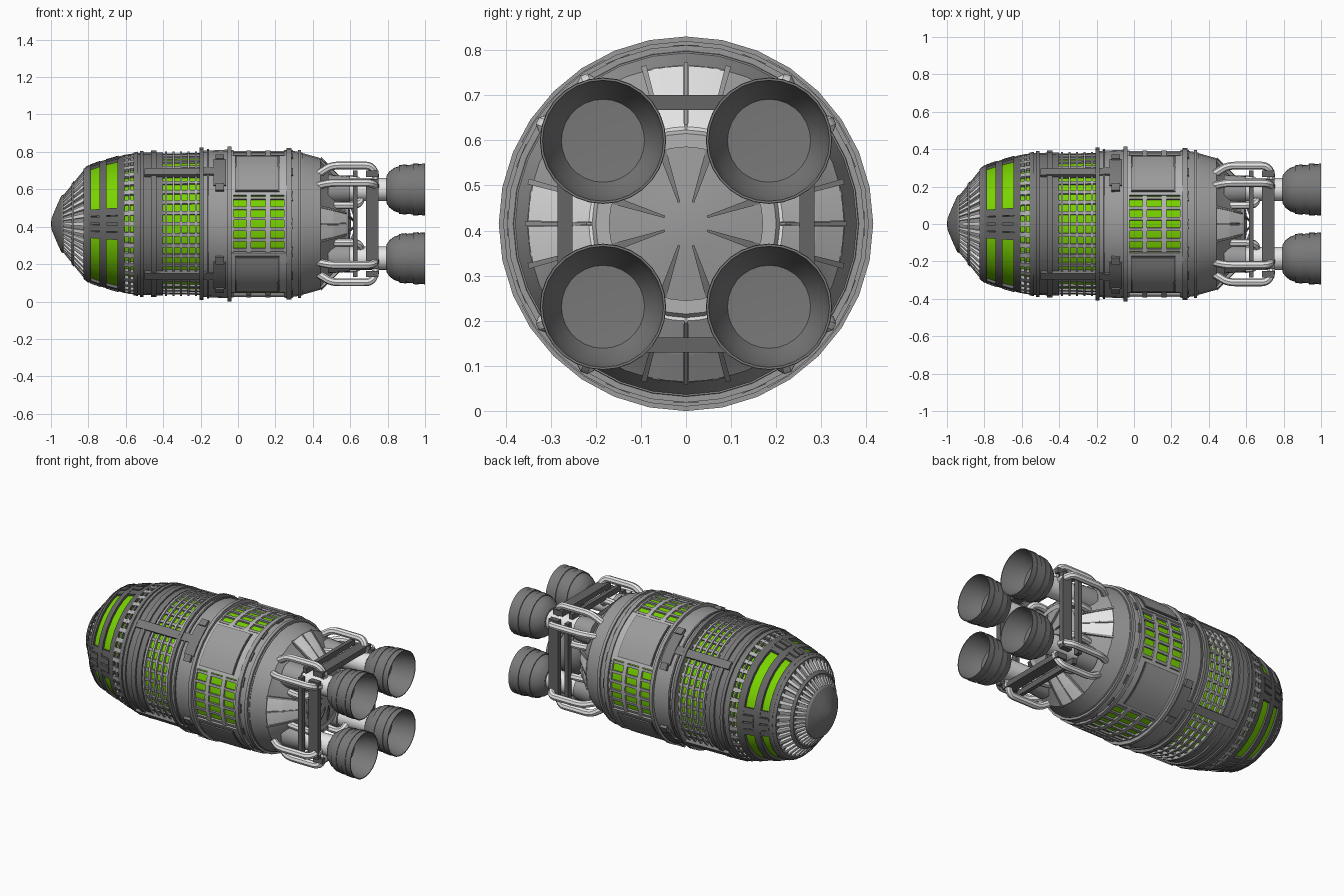
import bpy, bmesh, math

if "Cube" in bpy.data.objects:
    bpy.data.objects.remove(bpy.data.objects["Cube"])

CZ = 0.415   # height of the long axis
SEG = 32

def material(name, col):
    m = bpy.data.materials.new(name)
    m.diffuse_color = (*col, 1)
    m.use_nodes = True
    m.node_tree.nodes["Principled BSDF"].inputs["Base Color"].default_value = m.diffuse_color
    return m

DARK = material("dark_grey", (0.13, 0.13, 0.13))
IRON = material("iron_grey", (0.19, 0.19, 0.19))
MID = material("mid_grey", (0.33, 0.33, 0.33))
PALE = material("pale_grey", (0.45, 0.45, 0.45))
LIGHT = material("light_grey", (0.8, 0.8, 0.8))
GREEN = material("window_green", (0.19, 0.65, 0.0))

def pos(x, r, deg, c=(0, 0)):
    a = math.radians(deg)
    return (x, c[0] + r * math.cos(a), CZ + c[1] + r * math.sin(a))

def finish(bm, name, mat):
    bmesh.ops.remove_doubles(bm, verts=bm.verts, dist=1e-5)
    bmesh.ops.recalc_face_normals(bm, faces=bm.faces)
    for f in bm.faces:
        f.smooth = True
    for e in bm.edges:
        e.smooth = e.calc_face_angle(3.0) < math.radians(32)
    me = bpy.data.meshes.new(name)
    bm.to_mesh(me)
    bm.free()
    me.materials.append(mat)
    bpy.context.collection.objects.link(bpy.data.objects.new(name, me))

def lathe(bm, pts, closed=False, c=(0, 0), n=SEG):
    rows = [[bm.verts.new(pos(x, r, 360 * i / n, c)) for i in range(n)] if r > 0
            else [bm.verts.new(pos(x, 0, 0, c))] * n for x, r in pts]
    pairs = list(zip(rows, rows[1:])) + ([(rows[-1], rows[0])] if closed else [])
    for a, b in pairs:
        for i in range(n):
            j = (i + 1) % n
            vs = list(dict.fromkeys([a[i], a[j], b[j], b[i]]))
            if len(vs) > 2:
                bm.faces.new(vs)

def ring(bm, x0, x1, r0, r1=None, depth=0.03):
    r1 = r0 if r1 is None else r1
    lathe(bm, [(x0, r0 - depth), (x0, r0), (x1, r1), (x1, r1 - depth)], True)

def block(bm, x0, x1, r0, r1, a0, a1, depth=0.03):
    """Curved box on the hull: radius r0 at x0, r1 at x1, between two angles."""
    n = max(1, round((a1 - a0) / 8))
    rows = []
    for i in range(n + 1):
        a = a0 + (a1 - a0) * i / n
        rows.append([bm.verts.new(pos(x, r, a)) for x, r in
                     ((x0, r0 - depth), (x0, r0), (x1, r1), (x1, r1 - depth))])
    for p, q in zip(rows, rows[1:]):
        for k in range(4):
            bm.faces.new((p[k], p[(k + 1) % 4], q[(k + 1) % 4], q[k]))
    bm.faces.new(rows[0])
    bm.faces.new(rows[-1])

def part(name, mat, build):
    bm = bmesh.new()
    build(bm)
    finish(bm, name, mat)

def rings(*specs):
    return lambda bm: [ring(bm, *s) for s in specs]

def blocks(angles, *specs):
    """Each spec is (x0, x1, r0, r1, start, end[, depth]) repeated at all angles."""
    return lambda bm: [block(bm, *s[:4], a + s[4], a + s[5], *s[6:]) for a in angles for s in specs]

def around(n):
    return [360 * i / n for i in range(n)]

AXES = [0, 90, 180, 270]
DIAG = [45, 135, 225, 315]

# hull core and nose
part("hull_core", MID, lambda bm: lathe(bm, [(-0.94, 0), (-0.94, 0.125), (-0.88, 0.2), (-0.81, 0.28),
     (-0.6, 0.335), (-0.4, 0.35), (0.3, 0.36), (0.34, 0.38), (0.44, 0.352), (0.46, 0.325),
     (0.58, 0.2), (0.6, 0.06), (0.605, 0)]))
part("nose_cap", IRON, lambda bm: lathe(bm, [(-1, 0), (-0.997, 0.03), (-0.97, 0.095),
     (-0.945, 0.15), (-0.932, 0.158), (-0.932, 0)]))
part("nose_ribs", LIGHT, blocks(around(40), (-0.935, -0.88, 0.152, 0.22, -2.1, 2.1),
                                (-0.88, -0.815, 0.22, 0.3, -2.1, 2.1)))
part("nose_rings", IRON, rings((-0.89, -0.876, 0.215, 0.231), (-0.825, -0.80, 0.295, 0.315)))

# forward windows
part("forward_window_glass", GREEN, rings((-0.81, -0.72, 0.291, 0.323), (-0.72, -0.555, 0.323, 0.363)))
part("forward_window_frame", DARK, rings((-0.81, -0.785, 0.308, 0.317), (-0.74, -0.703, 0.333, 0.344),
                                         (-0.645, -0.605, 0.358, 0.37)))
part("forward_window_brackets", DARK, blocks(AXES,
     (-0.80, -0.72, 0.309, 0.337, -14, -7.5), (-0.80, -0.72, 0.309, 0.337, 7.5, 14),
     (-0.72, -0.62, 0.337, 0.364, -14, -7.5), (-0.72, -0.62, 0.337, 0.364, 7.5, 14),
     (-0.79, -0.735, 0.318, 0.338, -6.5, -0.8), (-0.79, -0.735, 0.318, 0.338, 0.8, 6.5),
     (-0.705, -0.64, 0.346, 0.365, -6.5, -0.8), (-0.705, -0.64, 0.346, 0.365, 0.8, 6.5),
     (-0.80, -0.62, 0.300, 0.352, -7.5, 7.5)))
part("shoulder_ribs", PALE, blocks(around(40), (-0.607, -0.555, 0.369, 0.378, -1.9, 1.9)))

# forward bands
part("forward_bands", IRON, rings((-0.585, -0.575, 0.374), (-0.56, -0.535, 0.381, 0.386),
                                  (-0.525, -0.505, 0.39), (-0.465, -0.435, 0.392)))
part("forward_collar", IRON, rings((-0.54, -0.40, 0.38, 0.382)))

# lattice section
part("lattice_glass", GREEN, rings((-0.41, -0.19, 0.366, 0.371)))
part("lattice_bars", MID, blocks(around(40), (-0.405, -0.195, 0.376, 0.38, -1.4, 1.4)))
part("lattice_hoops", PALE, rings(*[(x - 0.006, x + 0.006, 0.386) for x in
                                    (-0.385, -0.345, -0.305, -0.265, -0.225)]))
part("straps", IRON, blocks(DIAG, (-0.5, -0.12, 0.397, 0.402, -3.5, 3.5),
                            (-0.13, -0.065, 0.405, 0.405, -14, 14),
                            (-0.12, -0.075, 0.412, 0.412, -19, -13),
                            (-0.12, -0.075, 0.412, 0.412, 13, 19)))

# middle collar
part("middle_collar", MID, rings((-0.205, -0.04, 0.39, 0.398)))
part("middle_rings", IRON, rings((-0.205, -0.185, 0.408), (-0.165, -0.155, 0.4)))
part("main_ring", MID, rings((-0.055, -0.035, 0.415)))

# main body with windows and panels
part("main_window_glass", GREEN, rings((-0.04, 0.26, 0.381)))
part("main_panel_mounts", PALE, blocks(DIAG, (-0.035, 0.26, 0.397, 0.397, -22, 22)))
part("main_panels", MID, blocks(DIAG, (-0.01, 0.215, 0.407, 0.407, -18.5, 18.5)))
part("main_panel_edges", DARK, blocks(DIAG, (-0.016, 0.221, 0.402, 0.402, -19.3, 19.3)))
part("main_window_bars", MID, blocks(AXES, *[(-0.035, 0.255, 0.391, 0.391, a - 1.2, a + 1.2)
                                             for a in (-21, -12.6, -4.2, 4.2, 12.6, 21)]))
part("main_window_hoops", PALE, rings((-0.036, -0.025, 0.394), (0.045, 0.07, 0.393),
                                      (0.148, 0.173, 0.393), (0.245, 0.26, 0.394)))
part("aft_collar", MID, rings((0.255, 0.345, 0.396, 0.382)))
part("aft_rings", MID, rings((0.26, 0.285, 0.405), (0.32, 0.338, 0.396)))
part("aft_lugs", IRON, blocks(around(16), (0.285, 0.295, 0.397, 0.397, -4, 4)))

# tail cone pockets
part("tail_pockets", LIGHT, blocks(AXES, *[s for a in (-14, 1) for s in (
     (0.445, 0.51, 0.35, 0.29, a, a + 13), (0.51, 0.58, 0.29, 0.215, a, a + 13))]))
part("tail_ribs", MID, blocks(AXES, (0.445, 0.58, 0.357, 0.22, -0.8, 0.8),
     (0.44, 0.58, 0.362, 0.23, -16, -14), (0.44, 0.58, 0.362, 0.23, 14, 16)))
part("tail_fins", IRON, blocks(AXES, (0.57, 0.615, 0.215, 0.08, -21, -15), (0.57, 0.615, 0.215, 0.08, 15, 21)))
part("tail_rim", PALE, rings((0.575, 0.59, 0.212, 0.2)))

# thrust frame joining the engines
def box(bm, lo, hi):
    vs = [bm.verts.new((x, y, CZ + z)) for x in (lo[0], hi[0]) for y in (lo[1], hi[1]) for z in (lo[2], hi[2])]
    for f in ((0, 1, 3, 2), (4, 5, 7, 6), (0, 1, 5, 4), (2, 3, 7, 6), (0, 2, 6, 4), (1, 3, 7, 5)):
        bm.faces.new([vs[i] for i in f])

def frame(bm):
    for s in (-1, 1):
        for x0, x1 in ((0.615, 0.64), (0.685, 0.75)):
            a, b = sorted((s * 0.252, s * 0.285))
            box(bm, (x0, a, -0.24), (x1, b, 0.24))
            box(bm, (x0, -0.24, a), (x1, 0.24, b))
part("thrust_frame", DARK, frame)

# four engines
E = 0.184
MOUNTS = [(sy * E, sz * E) for sy in (-1, 1) for sz in (-1, 1)]
BELL = [(0.795, 0), (0.795, 0.075), (0.81, 0.097), (0.835, 0.116), (0.862, 0.125), (0.862, 0.13),
        (0.9, 0.135), (0.9, 0.131), (0.935, 0.133), (0.935, 0.138), (0.965, 0.14), (0.965, 0.136),
        (1.0, 0.139), (1.0, 0.134), (0.93, 0.122), (0.87, 0.092), (0.865, 0)]
part("engine_bells", IRON, lambda bm: [lathe(bm, BELL, c=m, n=28) for m in MOUNTS])
part("engine_necks", LIGHT, lambda bm: [lathe(bm, [(0.5, 0), (0.5, 0.062), (0.8, 0.062), (0.8, 0)],
                                              c=m, n=20) for m in MOUNTS])
part("engine_collars", MID, lambda bm: [lathe(bm, [(0.48, 0), (0.48, 0.08), (0.6, 0.072), (0.6, 0)],
                                              c=m, n=20) for m in MOUNTS])

# fuel pipes, one outer and one inner path, mirrored over both axes and the diagonal
PATHS = [[(0.41, 0.2, 0.255), (0.45, 0.21, 0.28), (0.5, 0.22, 0.312), (0.58, 0.22, 0.312),
          (0.65, 0.22, 0.312), (0.71, 0.22, 0.312), (0.735, 0.205, 0.27), (0.735, 0.195, 0.22), (0.7, 0.19, 0.19)],
         [(0.48, 0.1, 0.22), (0.56, 0.1, 0.24), (0.64, 0.1, 0.24), (0.66, 0.13, 0.2), (0.65, 0.185, 0.185)]]
cu = bpy.data.curves.new("pipe_curve", 'CURVE')
cu.dimensions = '3D'
cu.bevel_depth = 0.021
cu.bevel_resolution = 2
cu.use_fill_caps = True
for path in PATHS:
    for swap in (False, True):
        for sy in (-1, 1):
            for sz in (-1, 1):
                sp = cu.splines.new('NURBS')
                sp.points.add(len(path) - 1)
                for p, (x, u, v) in zip(sp.points, path):
                    y, z = (v, u) if swap else (u, v)
                    p.co = (x, sy * y, CZ + sz * z, 1)
                sp.order_u = 3
                sp.use_endpoint_u = True
                sp.resolution_u = 4
tmp = bpy.data.objects.new("pipe_helper", cu)
bpy.context.collection.objects.link(tmp)
bpy.context.view_layer.update()
me = bpy.data.meshes.new_from_object(tmp.evaluated_get(bpy.context.evaluated_depsgraph_get()))
bpy.data.objects.remove(tmp)
bm = bmesh.new()
bm.from_mesh(me)
finish(bm, "fuel_pipes", LIGHT)
